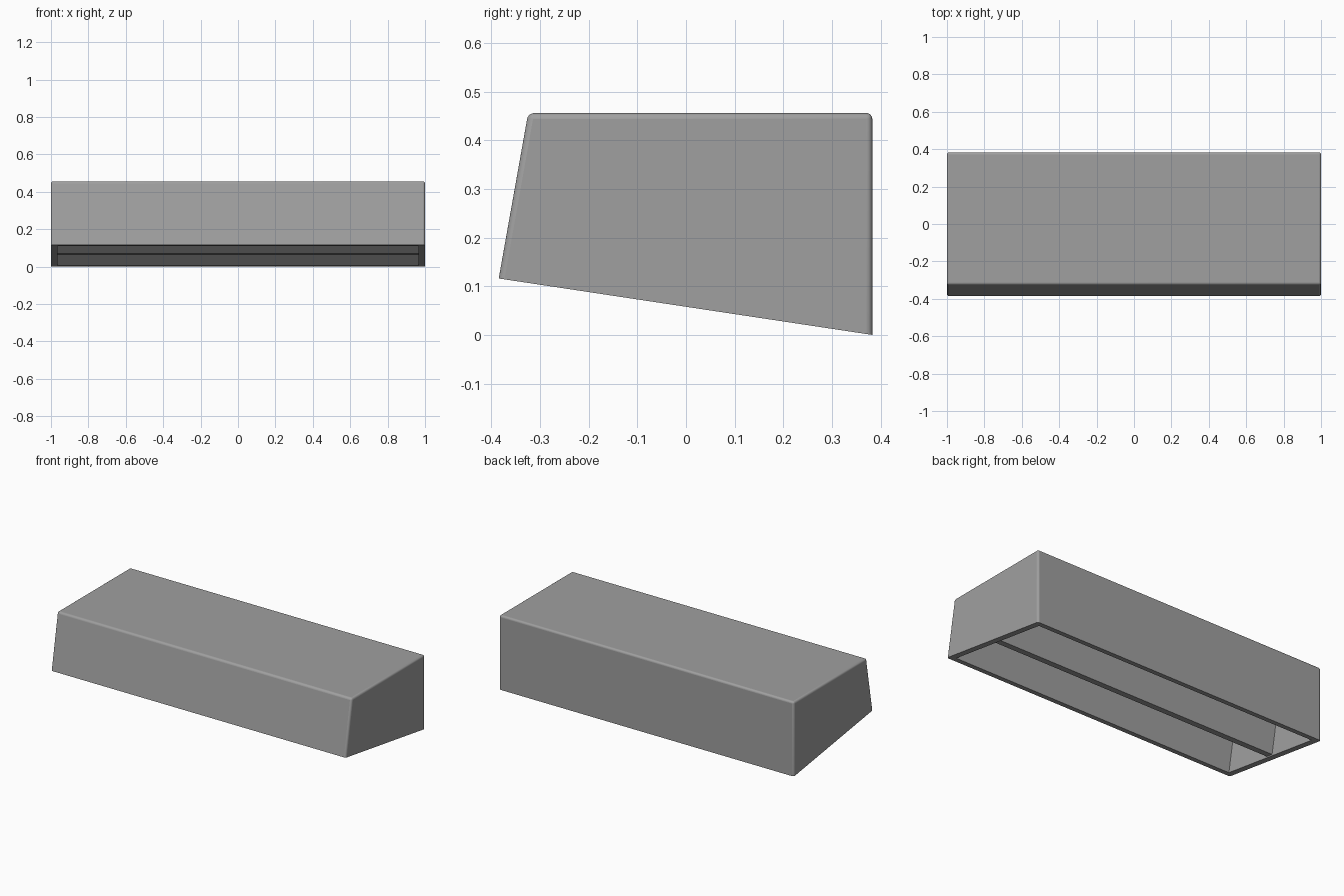
import bpy
import bmesh

if "Cube" in bpy.data.objects:
    bpy.data.objects.remove(bpy.data.objects["Cube"], do_unlink=True)

LEAN = 0.178      # backward lean of the front wall, y per z
WALL = 0.036
FRONT, BACK, TOP = -0.385, 0.383, 0.456
FRONT_BASE = 0.116
CEILING_SLOPE = 0.95

grey = bpy.data.materials.new("plain grey")
grey.use_nodes = True
colour = (0.35, 0.35, 0.35, 1)
grey.diffuse_color = colour
grey.node_tree.nodes["Principled BSDF"].inputs["Base Color"].default_value = colour


def front_y(z):
    return FRONT + (z - FRONT_BASE) * LEAN


def base_z(y):
    return FRONT_BASE * (BACK - y) / (BACK - FRONT)


def apex(start, end):
    """Meet the leaning wall rising from start with the ceiling sloping to end."""
    (y0, z0), (y1, z1) = start, end
    z = (z1 + CEILING_SLOPE * (y1 - y0 + LEAN * z0)) / (1 + CEILING_SLOPE * LEAN)
    return y0 + LEAN * (z - z0), z


def prism(name, profile, half_width, bevel=0):
    """Extrude a side profile (y, z) across x, rounding all but the base edges."""
    bm = bmesh.new()
    face = bm.faces.new([bm.verts.new((-half_width, y, z)) for y, z in profile])
    grown = bmesh.ops.extrude_face_region(bm, geom=[face])["geom"]
    new_verts = [v for v in grown if isinstance(v, bmesh.types.BMVert)]
    bmesh.ops.translate(bm, verts=new_verts, vec=(2 * half_width, 0, 0))
    bmesh.ops.recalc_face_normals(bm, faces=bm.faces)
    if bevel:
        edges = [e for e in bm.edges if max(v.co.z for v in e.verts) > TOP / 2]
        bmesh.ops.bevel(bm, geom=edges, offset=bevel, segments=4,
                        profile=0.5, affect='EDGES', clamp_overlap=True)
    mesh = bpy.data.meshes.new(name)
    bm.to_mesh(mesh)
    bm.free()
    mesh.materials.append(grey)
    obj = bpy.data.objects.new(name, mesh)
    bpy.context.collection.objects.link(obj)
    return obj


# Outer shell with a sloping base
shell = prism("shell", [(FRONT, FRONT_BASE), (front_y(TOP), TOP),
                        (BACK, TOP), (BACK, 0)], 1, bevel=0.012)

# Two wedge-shaped hollows in the underside, with a recessed rib between them
low, recess = -0.1, 0.008
front_rim = (front_y(FRONT_BASE) + WALL, base_z(FRONT + WALL))
rib_front, rib_back = [(y, base_z(y) + recess) for y in (-0.03, 0.015)]
back_rim = (BACK - WALL, base_z(BACK - WALL))
cavity = prism("cavity_cutter", [(front_rim[0], low), front_rim,
                                 apex(front_rim, rib_front), rib_front,
                                 rib_back, apex(rib_back, back_rim),
                                 back_rim, (back_rim[0], low)], 1 - WALL)
cavity.hide_render = True
cut = shell.modifiers.new("hollow", 'BOOLEAN')
cut.operation = 'DIFFERENCE'
cut.solver = 'EXACT'
cut.object = cavity
bpy.context.view_layer.objects.active = shell
shell.select_set(True)
bpy.ops.object.modifier_apply(modifier=cut.name)
bpy.data.objects.remove(cavity, do_unlink=True)

# Smooth the rounded edges, keep the broad panels flat
bpy.ops.object.shade_smooth_by_angle()
for face in shell.data.polygons:
    if face.area > 0.02:
        face.use_smooth = False
